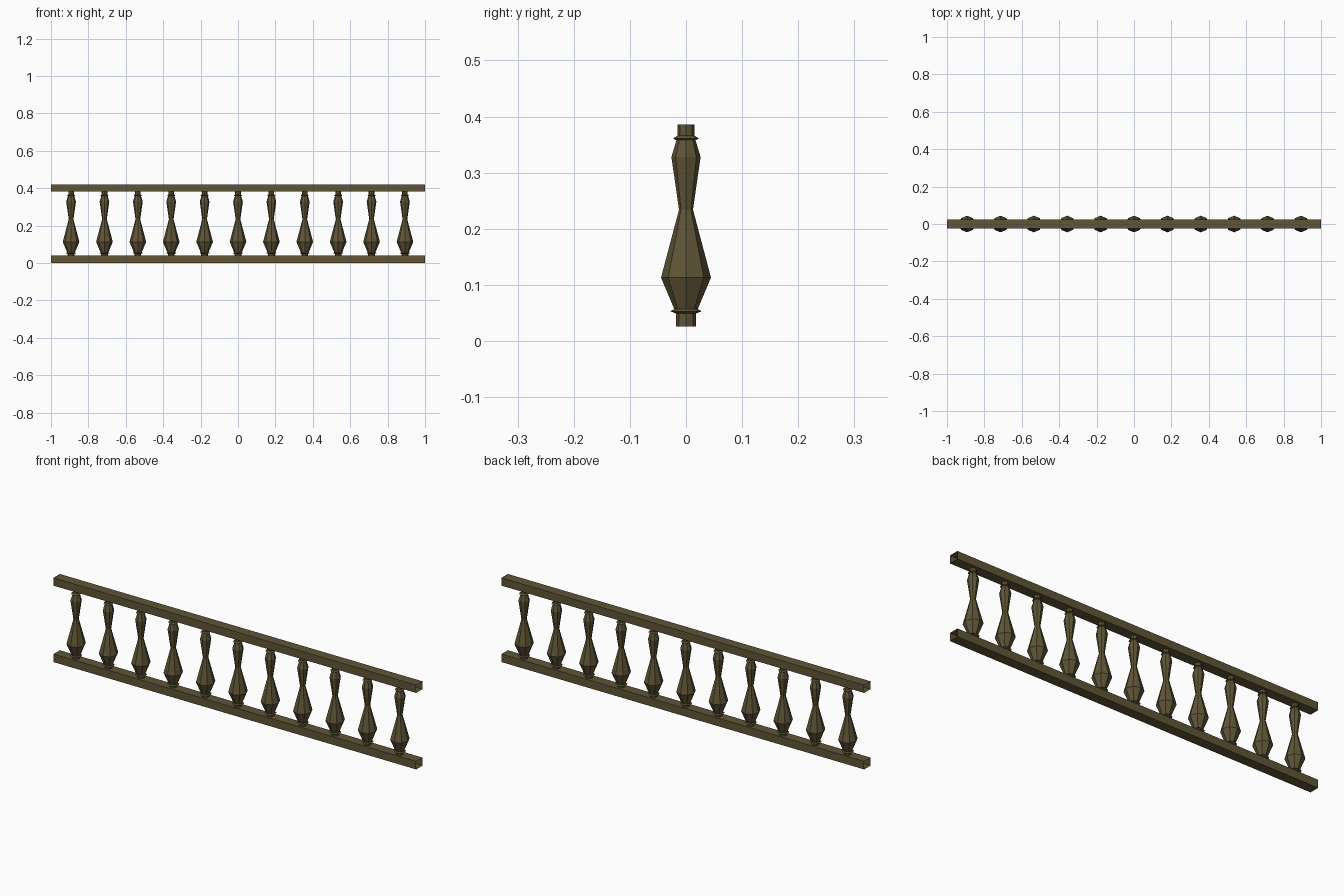
import bpy, bmesh, math

if "Cube" in bpy.data.objects:
    bpy.data.objects.remove(bpy.data.objects["Cube"])

wood = bpy.data.materials.new("olive brown wood")
wood.diffuse_color = (0.115, 0.09, 0.037, 1)
wood.use_nodes = True
wood.node_tree.nodes["Principled BSDF"].inputs["Base Color"].default_value = wood.diffuse_color


def make_object(name, bm):
    mesh = bpy.data.meshes.new(name)
    bmesh.ops.recalc_face_normals(bm, faces=bm.faces[:])
    bm.to_mesh(mesh)
    bm.free()
    mesh.materials.append(wood)
    obj = bpy.data.objects.new(name, mesh)
    bpy.context.collection.objects.link(obj)
    return obj


# Rails: square sleeves with open ends
def rail(name, z0, z1, half_y=0.025):
    bm = bmesh.new()
    section = [(-half_y, z0), (half_y, z0), (half_y, z1), (-half_y, z1)]
    ends = [[bm.verts.new((x, y, z)) for y, z in section] for x in (-1, 1)]
    for i in range(4):
        j = (i + 1) % 4
        bm.faces.new((ends[0][i], ends[0][j], ends[1][j], ends[1][i]))
    make_object(name, bm)
    

rail("bottom_rail", 0.0, 0.04)
rail("top_rail", 0.381, 0.42)

# Turned baluster profile (radius, height), eight-sided
PROFILE = [(0.018, 0.026), (0.018, 0.049), (0.028, 0.053), (0.021, 0.057),
           (0.0445, 0.113), (0.0125, 0.234), (0.026, 0.328), (0.017, 0.358),
           (0.023, 0.361), (0.015, 0.366), (0.015, 0.386)]
SIDES = 8


def baluster_mesh():
    bm = bmesh.new()
    rings = []
    for r, z in PROFILE:
        rings.append([bm.verts.new((r * math.cos(2 * math.pi * k / SIDES),
                                    r * math.sin(2 * math.pi * k / SIDES), z))
                      for k in range(SIDES)])
    for a, b in zip(rings, rings[1:]):
        for k in range(SIDES):
            n = (k + 1) % SIDES
            bm.faces.new((a[k], a[n], b[n], b[k]))
    return bm


# Row of eleven balusters sharing one mesh
first = make_object("baluster_1", baluster_mesh())
first.location.x = -0.8925
for i in range(1, 11):
    obj = bpy.data.objects.new(f"baluster_{i + 1}", first.data)
    obj.location.x = -0.8925 + 0.1785 * i
    bpy.context.collection.objects.link(obj)
